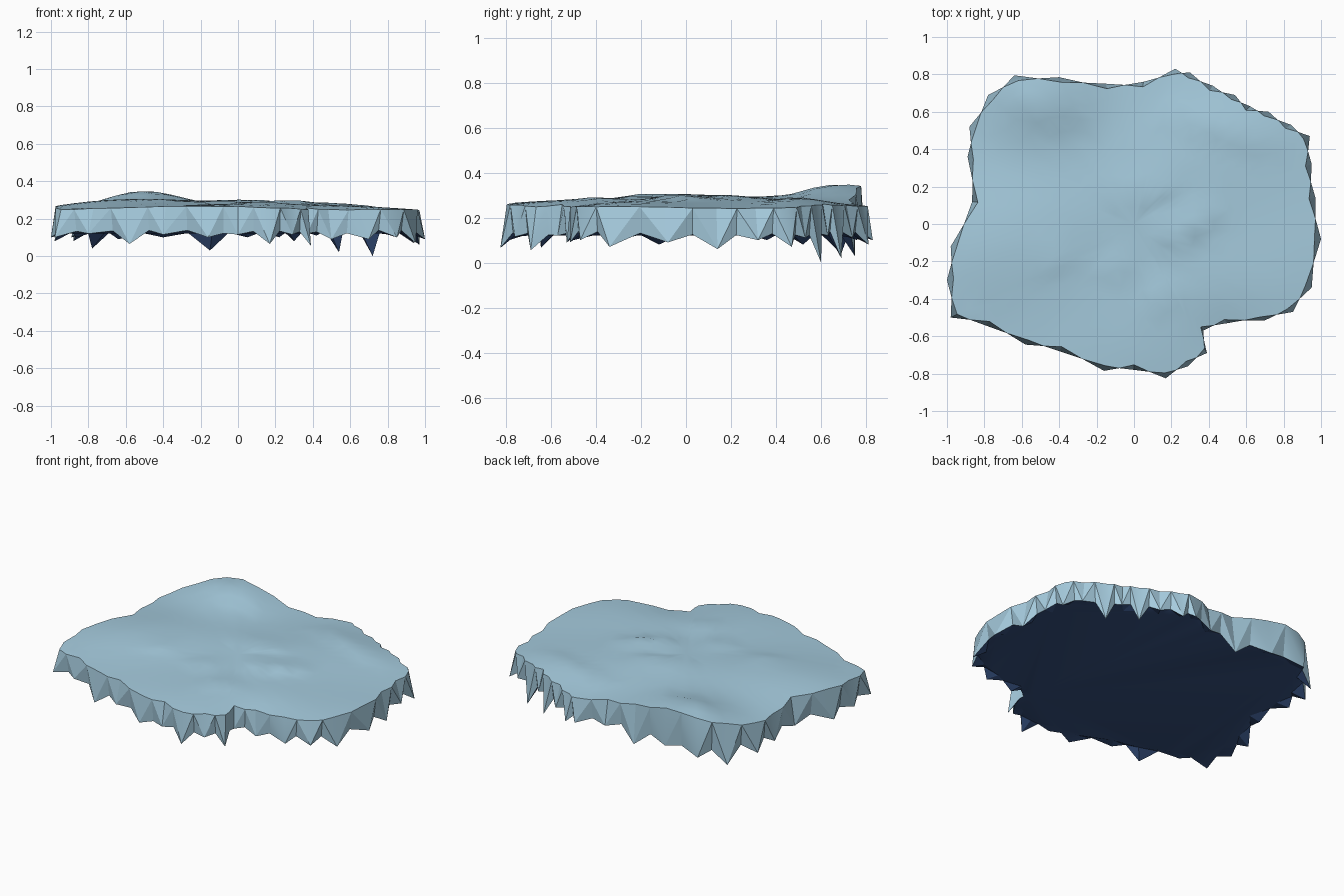
import bpy, bmesh, math, random
from mathutils import Vector

random.seed(4)
if "Cube" in bpy.data.objects:
    bpy.data.objects.remove(bpy.data.objects["Cube"])


def make_material(name, colour):
    mat = bpy.data.materials.new(name)
    mat.use_nodes = True
    mat.diffuse_color = (*colour, 1)
    mat.node_tree.nodes["Principled BSDF"].inputs["Base Color"].default_value = (*colour, 1)
    return mat


pale_ice = make_material("pale ice", (0.38, 0.60, 0.73))
deep_ice = make_material("deep ice", (0.038, 0.084, 0.22))
UNDERSIDE = 0.12

# Icicle tips round the edge, counter-clockwise: x, y, z
tips = [
    (1, -.08, .09), (.97, .14, .06), (.95, .32, .1), (.94, .47, .07), (.84, .53, .11),
    (.72, .6, 0), (.62, .63, .12), (.54, .69, .02), (.42, .74, .11), (.3, .81, .08),
    (.22, .83, .1), (.05, .76, .1), (-.15, .75, .03), (-.4, .785, .1), (-.64, .795, .09),
    (-.78, .69, .04), (-.88, .52, .08), (-.89, .36, .1), (-.865, .12, .1),
    (-.98, -.12, .08), (-1, -.3, .1), (-.98, -.5, .1), (-.8, -.54, .12),
    (-.58, -.645, .065), (-.4, -.68, .115), (-.16, -.785, .1), (0, -.78, .115),
    (.17, -.825, .065), (.29, -.76, .115), (.39, -.69, .055), (.37, -.57, .12),
    (.5, -.53, .09), (.7, -.515, .09), (.85, -.47, .1), (.95, -.34, .07),
]

# Wind-blown ridges on the surface: start, end, height
drifts = [
    ((.1, .62), (.8, .36), .02),
    ((-.2, -.2), (.05, -.3), .012),
    ((.1, -.18), (.5, .1), .022),
    ((-.2, .1), (.3, .18), .012),
    ((-.7, .6), (-.15, .56), .012),
    ((-.55, -.25), (-.3, -.2), .01),
    ((0, -.5), (.3, -.35), .012),
]


def mound(x, y, cx, cy, radius):
    return math.exp(-((x - cx) ** 2 + (y - cy) ** 2) / radius ** 2)


def drift_height(x, y, start, end, height):
    """Ridge that rises gently on one side and drops steeply on the other."""
    a, axis = Vector(start), Vector(end) - Vector(start)
    offset = Vector((x, y)) - a
    along = offset.dot(axis) / axis.length_squared
    across = axis.cross(offset) / axis.length
    if not 0 < along < 1:
        return 0
    width = 0.2 if across > 0 else 0.07
    return height * math.sin(math.pi * along) * max(0, 1 - abs(across) / width)


def surface_height(x, y):
    z = 0.242 + 0.045 * max(0, 1 - (x * x + y * y))
    z += 0.09 * mound(x, y, -.52, .74, .3)
    z += 0.03 * mound(x, y, -.7, -.1, .45)
    z -= 0.025 * mound(x, y, .5, -.6, .2)
    z += 0.005 * math.sin(7 * y - 3 * x)
    return z + sum(drift_height(x, y, *d) for d in drifts)


# Edge rings: top rim, jagged lower edge and inner foot of the icicles
rim, jagged, foot = [], [], []
for i, tip in enumerate(tips):
    tip = Vector(tip)
    middle = (tip + Vector(tips[(i + 1) % len(tips)])) / 2
    middle.z = UNDERSIDE + random.uniform(0, .02)
    for point, inset in ((tip, .965), (middle, .985)):
        rim.append(Vector((point.x * inset, point.y * inset, 0)))
        jagged.append(point if point is tip else
                      Vector((point.x * .97, point.y * .97, point.z)))
        foot.append(Vector((point.x * .92, point.y * .92, UNDERSIDE)))


def add_ring(bm, points):
    return [bm.verts.new(p) for p in points]


def bridge(bm, upper, lower, material):
    count = len(upper)
    for i in range(count):
        j = (i + 1) % count
        # Split each quad so that its diagonal ends on an icicle tip
        if i % 2 == 0:
            faces = ((upper[i], lower[i], upper[j]), (upper[j], lower[i], lower[j]))
        else:
            faces = ((upper[i], lower[i], lower[j]), (upper[i], lower[j], upper[j]))
        for face in faces:
            bm.faces.new(face).material_index = material


def finish(name, bm):
    bmesh.ops.recalc_face_normals(bm, faces=bm.faces)
    mesh = bpy.data.meshes.new(name)
    bm.to_mesh(mesh)
    bm.free()
    obj = bpy.data.objects.new(name, mesh)
    bpy.context.collection.objects.link(obj)
    for mat in (pale_ice, deep_ice):
        mesh.materials.append(mat)
    bpy.ops.object.select_all(action="DESELECT")
    obj.select_set(True)
    bpy.context.view_layer.objects.active = obj
    bpy.ops.object.shade_smooth_by_angle(angle=math.radians(22))
    return obj


# Ice floe: undulating top, icicle skirt and flat dark underside in one shell
bm = bmesh.new()
rings = []
for scale in (1, .93, .84, .74, .64, .54, .44, .34, .24, .12):
    points = [p * scale for p in rim]
    rings.append(add_ring(bm, [(p.x, p.y, surface_height(p.x, p.y)) for p in points]))
for outer, inner in zip(rings, rings[1:]):
    bridge(bm, inner, outer, 0)
centre = bm.verts.new((0, 0, surface_height(0, 0)))
last = rings[-1]
for i, vert in enumerate(last):
    bm.faces.new((vert, last[(i + 1) % len(last)], centre))

lower_edge = add_ring(bm, jagged)
inner_foot = add_ring(bm, foot)
bridge(bm, rings[0], lower_edge, 0)
bridge(bm, lower_edge, inner_foot, 1)
bm.faces.new(inner_foot).material_index = 1
finish("ice_floe", bm)
